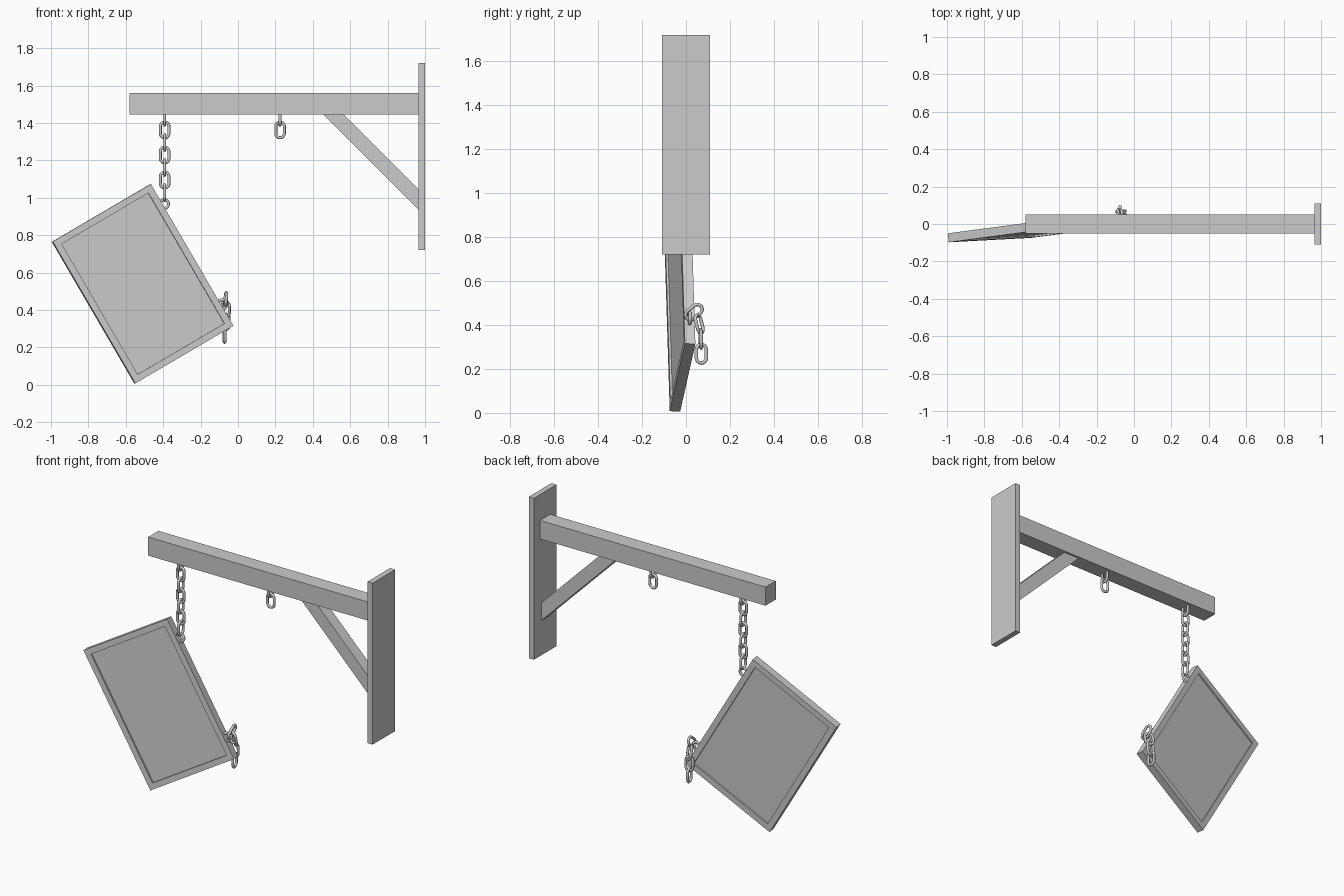
import bpy, bmesh, math
from mathutils import Vector, Matrix

if "Cube" in bpy.data.objects:
    bpy.data.objects.remove(bpy.data.objects["Cube"])


def add_object(name, bm, matrix=Matrix()):
    bmesh.ops.recalc_face_normals(bm, faces=bm.faces)
    me = bpy.data.meshes.new(name)
    bm.to_mesh(me)
    bm.free()
    ob = bpy.data.objects.new(name, me)
    ob.matrix_world = matrix
    bpy.context.collection.objects.link(ob)
    return ob


def box(name, lo, hi):
    lo, hi = Vector(lo), Vector(hi)
    bm = bmesh.new()
    bmesh.ops.create_cube(bm, size=1)
    bmesh.ops.scale(bm, vec=hi - lo, verts=bm.verts)
    bmesh.ops.translate(bm, vec=(lo + hi) / 2, verts=bm.verts)
    return add_object(name, bm)


def link(name, centre, axis, normal, wire=0.008, bend=0.023, straight=0.019):
    """Stadium-shaped chain link: long along axis, flat across normal."""
    z = Vector(axis).normalized()
    y = Vector(normal)
    y = (y - y.dot(z) * z).normalized()
    x = y.cross(z)
    bm = bmesh.new()
    rings, sides = [], 10
    for end in (1, -1):
        for i in range(9):
            a = math.pi * i / 8 + (0 if end == 1 else math.pi)
            out = Vector((math.cos(a), 0, math.sin(a)))
            p = out * bend + Vector((0, 0, end * straight))
            rings.append([bm.verts.new(p + wire * (out * math.cos(t) + Vector((0, math.sin(t), 0))))
                          for t in (2 * math.pi * k / sides for k in range(sides))])
    for i, r in enumerate(rings):
        s = rings[(i + 1) % len(rings)]
        for k in range(sides):
            j = (k + 1) % sides
            bm.faces.new((r[k], r[j], s[j], s[k])).smooth = True
    m = Matrix((x, y, z)).transposed().to_4x4()
    m.translation = Vector(centre)
    return add_object(name, bm, m)


# Wall plate and beam
box("wall_plate", (0.965, -0.11, 0.72), (1.0, 0.11, 1.72))
box("beam", (-0.58, -0.05, 1.445), (0.965, 0.05, 1.56))

# Diagonal brace
bm = bmesh.new()
profile = [(0.455, 1.445), (0.565, 1.445), (0.965, 1.045), (0.965, 0.935)]
face = bm.faces.new([bm.verts.new((x, -0.036, z)) for x, z in profile])
ext = bmesh.ops.extrude_face_region(bm, geom=[face])
bmesh.ops.translate(bm, vec=(0, 0.072, 0),
                    verts=[v for v in ext["geom"] if isinstance(v, bmesh.types.BMVert)])
add_object("brace", bm)

# Tilted sign board with recessed panel on both faces
u = Vector((0.53, 0.07, 0.311)).normalized()
n = u.cross(Vector((0.455, 0.025, -0.76))).normalized()
v = u.cross(n)
centre = Vector((-0.51, -0.0275, 0.54))
W, T, H = 0.612, 0.048, 0.878
bm = bmesh.new()
bmesh.ops.create_cube(bm, size=1)
bmesh.ops.scale(bm, vec=(W, T, H), verts=bm.verts)
bm.normal_update()
for f in [f for f in bm.faces if abs(f.normal.y) > 0.9]:
    bmesh.ops.inset_region(bm, faces=[f], thickness=0.05)
    g = bmesh.ops.extrude_discrete_faces(bm, faces=[f])["faces"][0]
    bmesh.ops.translate(bm, vec=-g.normal * 0.01, verts=g.verts)
m = Matrix((u, n, v)).transposed().to_4x4()
m.translation = centre
add_object("sign_board", bm, m)

# Eyes half sunk in the sign's long edge
for label, s in (("top", 1), ("bottom", -1)):
    link(label + "_sign_eye", centre + u * (W / 2 - 0.008) + v * s * 0.31, u, n)

# Hanging chain and the broken stub on the beam
for label, x, count in (("chain", -0.392, 7), ("stub", 0.225, 2)):
    for k in range(count):
        link(f"{label}_link_{k}", (x, 0, 1.43 - 0.067 * k), (0, 0, 1),
             (0, 1, 0) if k % 2 else (1, 0, 0))

# Loose chain dangling from the lower eye
loose = [((-0.066, 0.036, 0.459), (0, 0.75, 0.6), (1, 0.3, 0)),
         ((-0.066, 0.060, 0.405), (0, 0.25, -1), (0.5, 1, 0)),
         ((-0.070, 0.067, 0.337), (0, 0.05, -1), (0.1, 1, 0)),
         ((-0.072, 0.070, 0.269), (0, 0, -1), (1, 0.15, 0))]
loose[1], loose[2] = (loose[1][0], loose[1][1], (0.6, 1, 0)), (loose[2][0], loose[2][1], (-0.1, 1, 0))
for k, (c, a, nn) in enumerate(loose):
    link(f"loose_link_{k}", c, a, nn)
